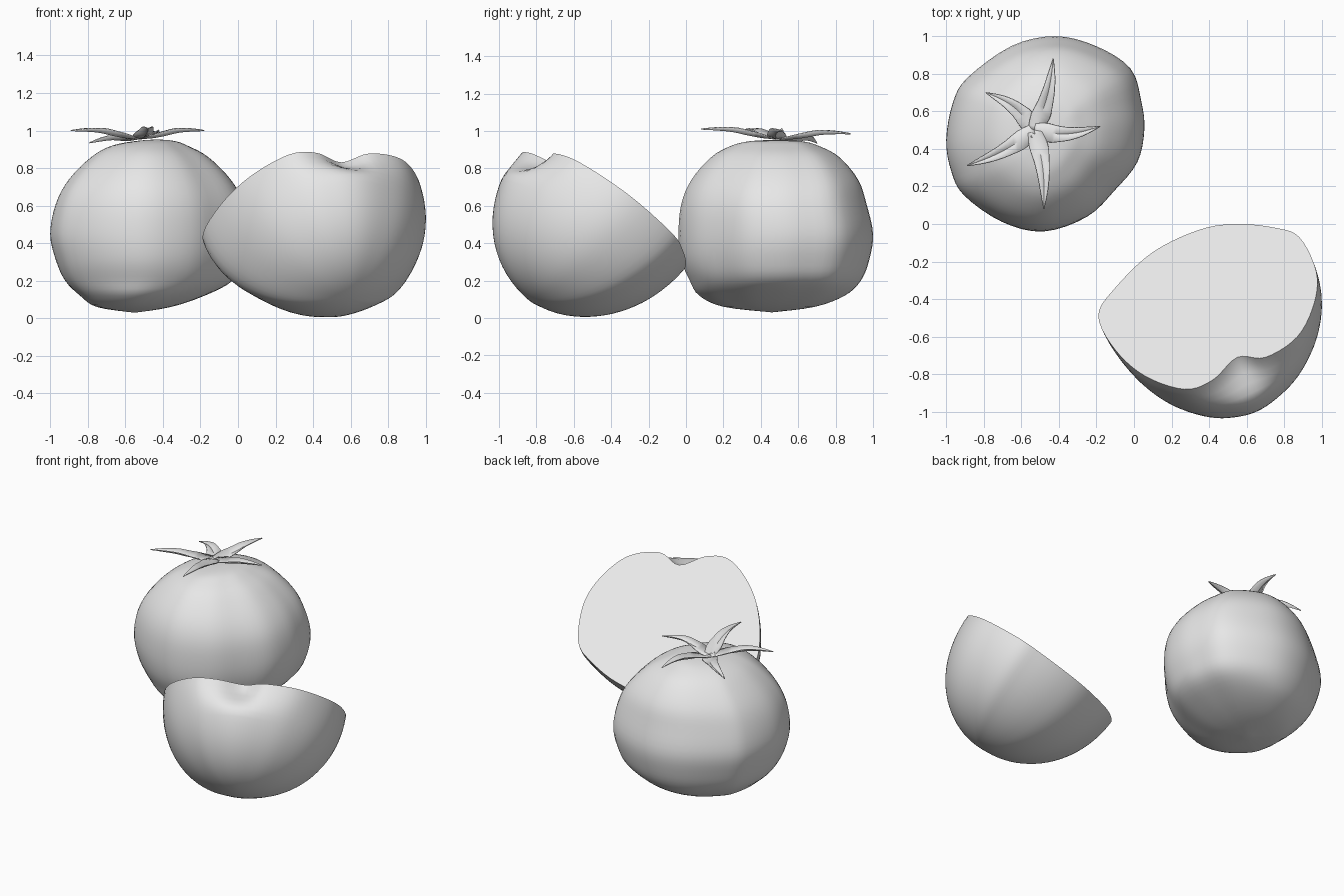
import bpy, bmesh, math
from mathutils import Vector

old = bpy.data.objects.get("Cube")
if old:
    bpy.data.objects.remove(old)

# One plain grey for everything
grey = bpy.data.materials.new("light grey")
grey.use_nodes = True
grey.diffuse_color = (0.8, 0.8, 0.8, 1)
grey.node_tree.nodes["Principled BSDF"].inputs["Base Color"].default_value = (0.8, 0.8, 0.8, 1)


def spline(points, steps, closed):
    """Smooth curve through points of any dimension."""
    pts = [Vector(p) for p in points]
    n = len(pts)
    pick = (lambda i: pts[i % n]) if closed else (lambda i: pts[max(0, min(n - 1, i))])
    out = []
    for i in range(n if closed else n - 1):
        a, b, c, d = (pick(i + k) for k in (-1, 0, 1, 2))
        for s in range(steps):
            t = s / steps
            out.append(b + (c - a) * (t / 2) + (a * 2 - b * 5 + c * 4 - d) * (t * t / 2)
                       + (b * 3 - a - c * 3 + d) * (t ** 3 / 2))
    return out if closed else out + [pts[-1]]


def loft(bm, rings, closed=True):
    """Bridge rows of points with quads."""
    rows = [[bm.verts.new(p) for p in ring] for ring in rings]
    for low, high in zip(rows, rows[1:]):
        n = len(low)
        for i in range(n if closed else n - 1):
            j = (i + 1) % n
            bm.faces.new((low[i], low[j], high[j], high[i]))
    return rows


def finish(bm, name):
    bmesh.ops.remove_doubles(bm, verts=bm.verts, dist=0.0003)
    bmesh.ops.recalc_face_normals(bm, faces=bm.faces)
    mesh = bpy.data.meshes.new(name)
    bm.to_mesh(mesh)
    bm.free()
    mesh.materials.append(grey)
    ob = bpy.data.objects.new(name, mesh)
    bpy.context.collection.objects.link(ob)
    bpy.ops.object.select_all(action='DESELECT')
    ob.select_set(True)
    bpy.context.view_layer.objects.active = ob
    bpy.ops.object.shade_smooth_by_angle(angle=math.radians(40))
    return ob


# Whole fruit: an uneven round outline, fitted to the extents at each height
outline = spline([(1, .04), (.97, .33), (.86, .67), (.51, .9), (.1, 1), (-.34, .9),
                  (-.78, .58), (-.93, .33), (-1, -.06), (-.95, -.38), (-.82, -.63),
                  (-.44, -.9), (-.02, -1), (.42, -.85), (.7, -.58), (.93, -.29)], 4, True)
# height, x from, x to, y from, y to
levels = spline([(.03, -.55, -.55, .46, .46), (.06, -.75, -.36, .2, .69),
                 (.12, -.84, -.18, .07, .85), (.2, -.92, -.03, .02, .935),
                 (.31, -.97, .03, -.025, .98), (.45, -1, .055, -.04, 1),
                 (.61, -.97, .03, -.025, .965), (.74, -.9, -.04, .03, .92),
                 (.86, -.78, -.16, .135, .82), (.92, -.67, -.27, .24, .71),
                 (.945, -.54, -.34, .34, .62), (.953, -.43, -.43, .48, .48)], 4, False)
bm = bmesh.new()
loft(bm, [[((x0 + x1) / 2 + u * (x1 - x0) / 2, (y0 + y1) / 2 + v * (y1 - y0) / 2, z)
           for u, v in outline] for z, x0, x1, y0, y1 in levels])
finish(bm, "whole_fruit")

# Cut fruit: a tilted flat face with a stem notch, and a dome behind it
normal = Vector((-.315, .76, 1)).normalized()
down_slope = Vector((-.295, .713, -.636))


def on_cut(p):
    return Vector((p[0], p[1], .118 + .315 * p[0] - .76 * p[1]))


start = [(-.19, -.49), (-.1, -.67), (.06, -.81), (.27, -.88)]
notch = [(.42, -.83), (.55, -.71), (.7, -.71)]
filled = [(.45, -.875), (.6, -.83), (.74, -.735)]
rest = [(.87, -.6), (.96, -.42), (.97, -.25), (.88, -.07), (.75, -.02), (.55, 0),
        (.35, -.03), (.1, -.15), (-.1, -.34)]
rim = [on_cut(p) for p in spline(start + notch + rest, 5, True)]
full = [on_cut(p) for p in spline(start + filled + rest, 5, True)]
centre = on_cut((.42, -.44))
rings = []
for k in range(25):
    angle = math.pi / 2 * k / 24
    depth = math.sin(angle)
    fill = min(1, depth / .35)
    fill = fill * fill * (3 - 2 * fill)
    middle = centre - normal * (.635 * depth) - down_slope * (.03 * depth)
    rings.append([middle + (a.lerp(b, fill) - centre) * math.cos(angle)
                  for a, b in zip(rim, full)])
bm = bmesh.new()
rows = loft(bm, rings)
bm.faces.new(rows[0])
finish(bm, "cut_fruit_half")

# Leafy crown: five creased, tapering leaves meeting in a star
hub = Vector((-.53, .5, .957))
leaf_tips = [((-.43, .88, .985), -.02), ((-.18, .52, 1.0), -.03), ((-.48, .08, 1.01), .02),
             ((-.89, .31, 1.0), .02), ((-.79, .7, .935), -.03)]
# position along the leaf, half width, lift
leaf_shape = spline([(0, .035, 0), (.2, .05, -.004), (.4, .04, .0), (.6, .03, .008),
                     (.8, .018, .006), (1, .001, 0)], 3, False)
bm = bmesh.new()
for tip, bend in leaf_tips:
    run = Vector(tip) - hub
    side = Vector((-run.y, run.x, 0)).normalized()
    sections = []
    for t, half, lift in leaf_shape:
        mid = hub + run * t + side * (bend * math.sin(math.pi * t))
        mid.z += lift
        up = Vector((0, 0, half * .7 * min(1, t * 2)))
        sections.append([mid - side * half + up, mid, mid + side * half + up])
    loft(bm, sections, closed=False)
crown = finish(bm, "leafy_crown")
thick = crown.modifiers.new("thickness", 'SOLIDIFY')
thick.thickness = .006
thick.offset = 0
